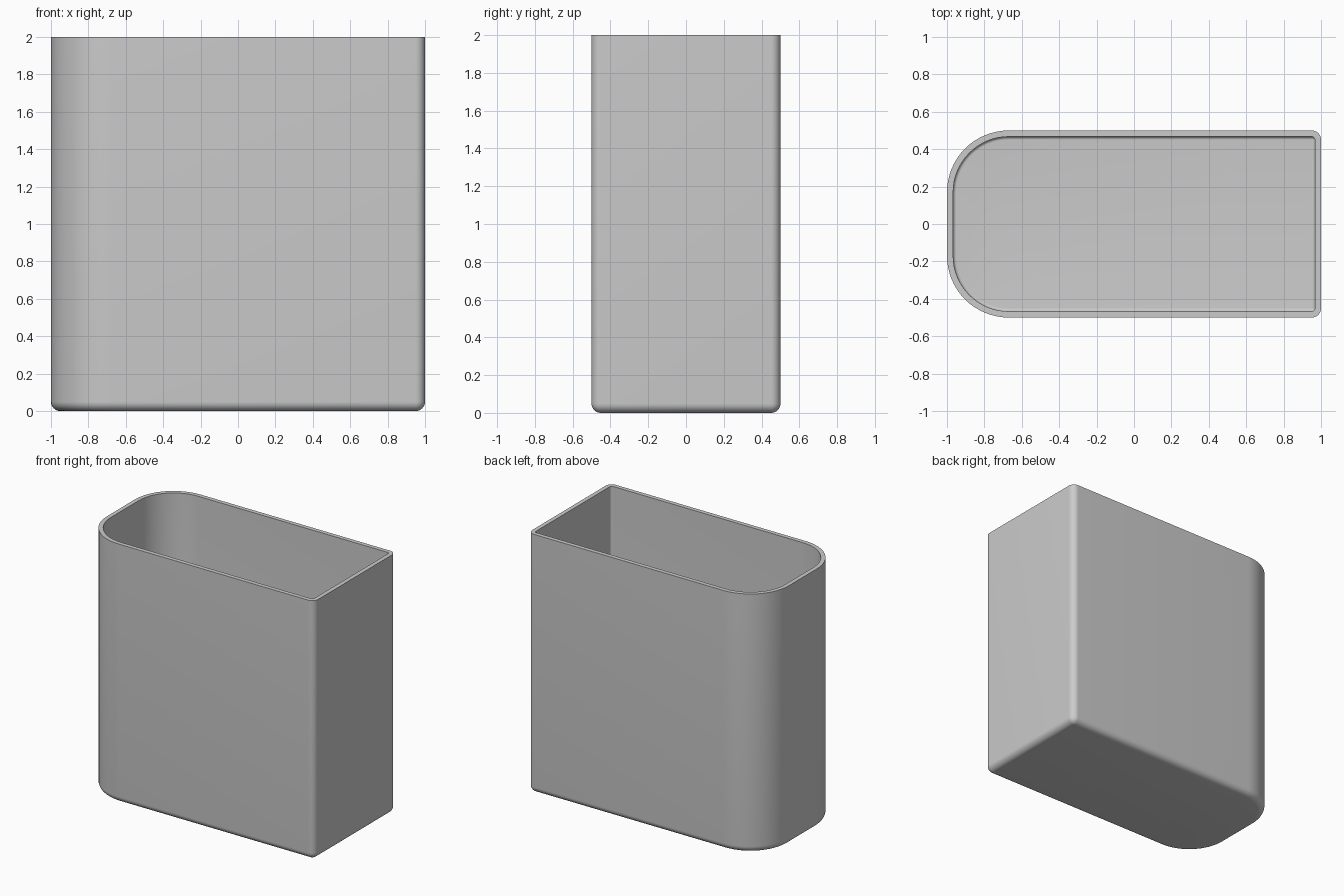
import bpy, bmesh, math

cube = bpy.data.objects.get("Cube")
if cube:
    bpy.data.objects.remove(cube, do_unlink=True)

HALF_X, HALF_Y, HEIGHT = 1.0, 0.5, 2.0
WALL, FILLET = 0.033, 0.05
ROUND_R, SQUARE_R = 0.33, 0.05   # corner radii at the round and square ends
STEPS = 16

grey = bpy.data.materials.new("plain grey")
grey.use_nodes = True
colour = (0.6, 0.6, 0.6, 1.0)
grey.diffuse_color = colour
grey.node_tree.nodes["Principled BSDF"].inputs["Base Color"].default_value = colour


def outline(inset):
    """Rounded rectangle, counter-clockwise, shrunk by inset."""
    points = []
    corners = ((1, 1, SQUARE_R), (-1, 1, ROUND_R), (-1, -1, ROUND_R), (1, -1, SQUARE_R))
    for quarter, (sx, sy, radius) in enumerate(corners):
        cx, cy = sx * (HALF_X - radius), sy * (HALF_Y - radius)
        for i in range(STEPS + 1):
            a = (quarter + i / STEPS) * math.pi / 2
            r = radius - inset
            points.append((cx + r * math.cos(a), cy + r * math.sin(a)))
    return points


def fillet(radius):
    """Quarter arc from the floor up to the wall, as (inset, z)."""
    angles = [i / 8 * math.pi / 2 for i in range(9)]
    return [(FILLET - radius * math.sin(a), FILLET - radius * math.cos(a)) for a in angles]


# Wall section: outside from the floor up, over the rim, down the inside
section = fillet(FILLET) + [(0, HEIGHT), (WALL, HEIGHT)] + fillet(FILLET - WALL)[::-1]

bm = bmesh.new()
rings = [[bm.verts.new((x, y, z)) for x, y in outline(inset)] for inset, z in section]
for low, high in zip(rings, rings[1:]):
    for i in range(len(low)):
        j = (i + 1) % len(low)
        bm.faces.new((low[i], low[j], high[j], high[i]))
bm.faces.new(rings[0][::-1])   # underside
bm.faces.new(rings[-1])        # inner floor
bmesh.ops.remove_doubles(bm, verts=bm.verts, dist=0.0001)
bmesh.ops.recalc_face_normals(bm, faces=bm.faces)

mesh = bpy.data.meshes.new("open_container")
bm.to_mesh(mesh)
bm.free()
mesh.materials.append(grey)
container = bpy.data.objects.new("open_container", mesh)
bpy.context.collection.objects.link(container)

# Smooth rounds, crisp rim
bpy.context.view_layer.objects.active = container
container.select_set(True)
bpy.ops.object.shade_smooth_by_angle(angle=math.radians(35))
